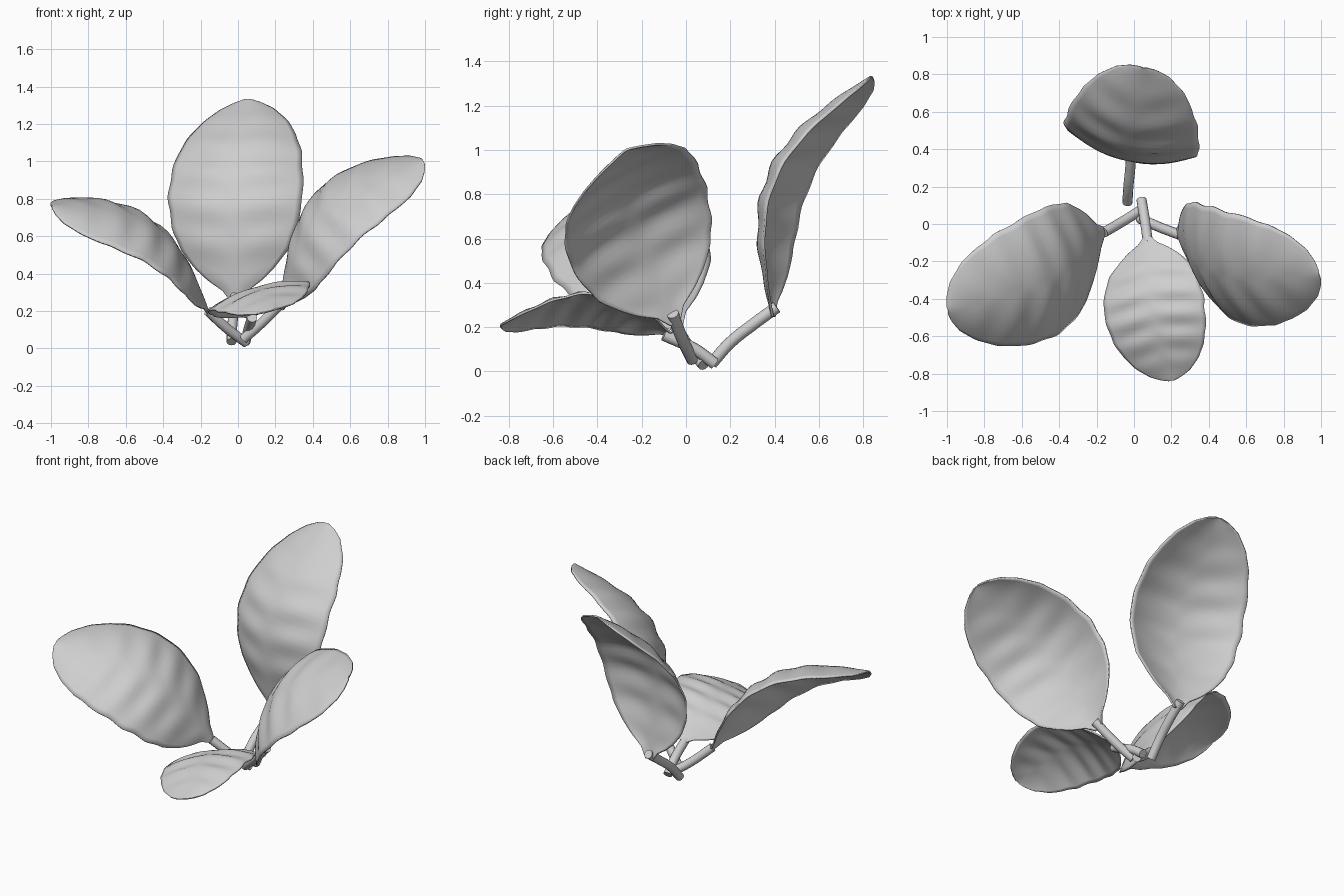
import bpy, bmesh, math
from mathutils import Vector

if "Cube" in bpy.data.objects:
    bpy.data.objects.remove(bpy.data.objects["Cube"])

grey = bpy.data.materials.new("pale_grey")
grey.diffuse_color = (0.62, 0.62, 0.62, 1)
grey.use_nodes = True
grey.node_tree.nodes["Principled BSDF"].inputs["Base Color"].default_value = grey.diffuse_color

# Half-width of the blade along its length, as a share of the widest point
OUTLINE = [(0, .07), (.05, .19), (.1, .42), (.15, .59), (.23, .80), (.32, .92), (.46, 1), (.6, .97),
           (.7, .91), (.79, .8), (.88, .63), (.95, .40), (.985, .2), (1, .05)]


def half_width(t):
    for (t0, w0), (t1, w1) in zip(OUTLINE, OUTLINE[1:]):
        if t <= t1:
            return w0 + (w1 - w0) * (t - t0) / (t1 - t0)
    return OUTLINE[-1][1]


def finish(obj):
    obj.data.materials.append(grey)
    bpy.ops.object.select_all(action='DESELECT')
    bpy.context.view_layer.objects.active = obj
    obj.select_set(True)
    bpy.ops.object.shade_smooth_by_angle(angle=math.radians(50))


# Blade: arched along the midrib, drooping at the sides, with soft cross ripples
def leaf(name, base, tip, up, width, arch=.21, cup=.28, rows=56, cols=24):
    base, tip = Vector(base), Vector(tip)
    length = (tip - base).length
    a = (tip - base).normalized()
    n = Vector(up)
    n = (n - a * n.dot(a)).normalized()
    w = n.cross(a)
    bm = bmesh.new()
    grid = []
    for i in range(rows + 1):
        # rows crowd together towards both ends
        t = .5 - .5 * math.cos(math.pi * i / rows)
        hw = width * half_width(t)
        row = []
        for j in range(cols + 1):
            s = 2 * j / cols - 1
            fade = math.sin(math.pi * t)
            ripple = .009 * fade * math.sin(38 * t - 2 * abs(s)) * math.sin(math.pi * min(1, abs(s) * .8 + .1))
            lift = arch * length * fade - cup * hw * s * s + ripple
            edge = 1 + .012 * math.sin(40 * t + s) * fade
            row.append(bm.verts.new(base + a * length * t + w * hw * s * edge + n * lift))
        grid.append(row)
    for r0, r1 in zip(grid, grid[1:]):
        for j in range(cols):
            bm.faces.new((r0[j], r0[j + 1], r1[j + 1], r1[j]))
    bmesh.ops.recalc_face_normals(bm, faces=bm.faces)
    me = bpy.data.meshes.new(name)
    bm.to_mesh(me)
    bm.free()
    obj = bpy.data.objects.new(name, me)
    bpy.context.collection.objects.link(obj)
    solid = obj.modifiers.new("thickness", 'SOLIDIFY')
    solid.thickness = .01
    solid.offset = 0
    finish(obj)


# Stalk: capped tube along a smooth curve
def stem(name, points, radius=.027):
    cu = bpy.data.curves.new(name, 'CURVE')
    cu.dimensions = '3D'
    cu.bevel_depth = radius
    cu.bevel_resolution = 4
    cu.use_fill_caps = True
    sp = cu.splines.new('BEZIER')
    sp.bezier_points.add(len(points) - 1)
    for bp, p in zip(sp.bezier_points, points):
        bp.co = p
        bp.handle_left_type = bp.handle_right_type = 'AUTO'
    tmp = bpy.data.objects.new(name + "_path", cu)
    bpy.context.collection.objects.link(tmp)
    me = bpy.data.meshes.new_from_object(tmp.evaluated_get(bpy.context.evaluated_depsgraph_get()))
    bpy.data.objects.remove(tmp)
    obj = bpy.data.objects.new(name, me)
    bpy.context.collection.objects.link(obj)
    finish(obj)


leaf("back_leaf", (-.01, .39, .25), (.05, .835, 1.33), (-.21, -.92, .38), .368, arch=.215)
leaf("right_leaf", (.23, -.05, .22), (.99, -.27, 1.0), (-.70, -.46, .55), .36, arch=.21, cup=.26)
leaf("left_leaf", (-.16, -.04, .2), (-.995, -.46, .76), (.62, -.22, .76), .365, arch=.205)
leaf("front_leaf", (.07, -.07, .17), (.2, -.835, .21), (-.27, 0, .96), .28, arch=.175, cup=.16)

stem("back_stem", [(-.035, .115, .035), (-.03, .2, .13), (-.02, .3, .21), (-.015, .41, .29)])
stem("right_stem", [(.03, .03, .05), (.12, -.01, .13), (.25, -.06, .26)])
stem("left_stem", [(.045, .08, .03), (-.05, .02, .1), (-.16, -.045, .2)])
stem("front_stem", [(.04, .13, .035), (.055, .04, .1), (.075, -.1, .165)])
